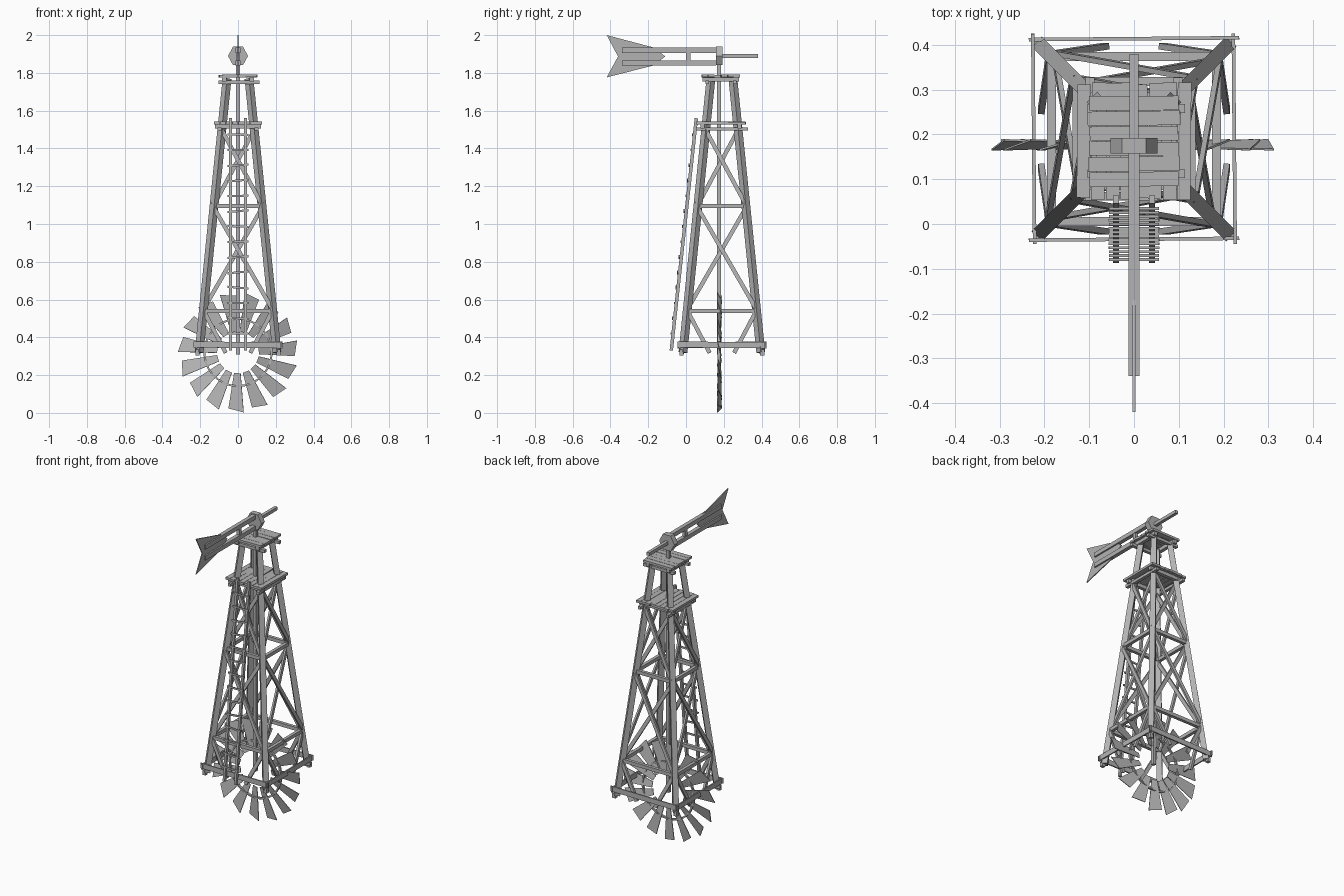
import bpy, bmesh, math, random
from mathutils import Vector, Matrix

random.seed(4)
cube = bpy.data.objects.get("Cube")
if cube:
    bpy.data.objects.remove(cube)

grey = bpy.data.materials.new("weathered grey")
grey.use_nodes = True
COLOUR = (0.45, 0.45, 0.45, 1)
grey.diffuse_color = COLOUR
grey.node_tree.nodes["Principled BSDF"].inputs["Base Color"].default_value = COLOUR

CY = 0.19                      # tower axis
BASE, TOP = 0.32, 1.77


def finish(name, bm):
    bmesh.ops.recalc_face_normals(bm, faces=bm.faces)
    mesh = bpy.data.meshes.new(name)
    bm.to_mesh(mesh)
    bm.free()
    mesh.materials.append(grey)
    obj = bpy.data.objects.new(name, mesh)
    bpy.context.collection.objects.link(obj)
    return obj


def beam(bm, a, b, w, t, normal=(0, 0, 1)):
    """Box from a to b; t is the thickness along normal, w across it."""
    a, b, n = Vector(a), Vector(b), Vector(normal)
    d = (b - a).normalized()
    side = n.cross(d).normalized()
    n = d.cross(side)
    rot = Matrix((side, n, d)).transposed().to_4x4()
    size = Matrix.Diagonal((w, t, (b - a).length, 1))
    bmesh.ops.create_cube(bm, size=1, matrix=Matrix.Translation((a + b) / 2) @ rot @ size)


def plate(bm, points, offset):
    """Thin plate: an outline pushed out along offset."""
    face = bm.faces.new([bm.verts.new(p) for p in points])
    ext = bmesh.ops.extrude_face_region(bm, geom=[face])
    bmesh.ops.translate(bm, vec=offset, verts=[v for v in ext["geom"] if isinstance(v, bmesh.types.BMVert)])


def half(z):
    """Distance of the tower faces from the axis at height z."""
    return 0.212 - 0.102 * (z - BASE)


def on_four_sides(name, build):
    bm = bmesh.new()
    for k in range(4):
        part = bmesh.new()
        build(part)
        part.transform(Matrix.Translation((0, CY, 0)) @ Matrix.Rotation(k * math.pi / 2, 4, 'Z'))
        temp = bpy.data.meshes.new("temp")
        part.to_mesh(temp)
        part.free()
        bm.from_mesh(temp)
        bpy.data.meshes.remove(temp)
    return finish(name, bm)


# Leaning legs set cornerwise, and their feet
def leg(bm):
    lo, hi = half(BASE) - 0.006, half(TOP) - 0.006
    beam(bm, (-lo, -lo, BASE), (-hi, -hi, TOP), 0.033, 0.033, (1, -1, 0))


def foot(bm):
    h = half(BASE) + 0.002
    beam(bm, (-h, -h, 0.305), (-h, -h, 0.335), 0.022, 0.022, (0, 1, 0))


on_four_sides("legs", leg)
on_four_sides("feet", foot)


# Base boards and horizontal girts
def base_board(bm):
    beam(bm, (-0.235, -0.226, 0.362), (0.235, -0.222, 0.358), 0.032, 0.008, (0, 1, 0))


def girts(bm):
    for z in (0.54, 1.095):
        h = half(z)
        beam(bm, (-h, -h + 0.005, z), (h, -h + 0.005, z), 0.022, 0.02, (0, 1, 0))


on_four_sides("base_boards", base_board)
on_four_sides("girts", girts)


# Diagonal bracing
def braces(bm):
    for z0, z1 in ((0.555, 1.085), (1.105, 1.5)):
        for s in (-1, 1):
            off = 0.008 * s + 0.004
            beam(bm, (-s * half(z0) * 0.95, -half(z0) + off, z0),
                 (s * half(z1) * 0.95, -half(z1) + off, z1), 0.022, 0.012, (0, 1, 0))
    for s in (-1, 1):
        beam(bm, (s * half(0.54) * 0.96, -half(0.54), 0.54),
             (s * 0.065, -half(0.32) + 0.005, 0.318), 0.022, 0.014, (0, 1, 0))


on_four_sides("braces", braces)


# Plank platforms on bearers; planks run across (turn 0) or front to back (turn 90)
def platform(name, z, length, width, count, turn):
    place = Matrix.Translation((0, CY - 0.005, z)) @ Matrix.Rotation(math.radians(turn), 4, 'Z')
    planks, bearers = bmesh.new(), bmesh.new()
    step = 2 * width / count
    for i in range(count):
        y = -width + step * (i + 0.5)
        tilt = random.uniform(-0.002, 0.002)
        reach = length - random.uniform(0, 0.006)
        beam(planks, (-reach, y - tilt, 0), (reach, y + tilt, tilt), step * 0.95, 0.014)
    for s in (-1, 1):
        h = s * (half(z) + 0.01)
        beam(bearers, (h, -width * 0.95, -0.018), (h, width * 0.95, -0.018), 0.022, 0.022)
        beam(bearers, (-length, h, -0.032), (length + 0.01, h, -0.032), 0.02, 0.018)
    for part, bm in (("_planks", planks), ("_bearers", bearers)):
        bm.transform(place)
        finish(name + part, bm)


platform("lower_platform", 1.535, 0.132, 0.128, 8, 90)
platform("top_platform", 1.783, 0.104, 0.102, 6, 0)

# Centre shaft
bm = bmesh.new()
beam(bm, (0, 0.175, 0.31), (0, 0.175, 1.87), 0.02, 0.02, (0, 1, 0))
finish("centre_shaft", bm)


# Ladder leaning on the front
def ladder_y(z):
    return -0.078 + 0.108 * (z - 0.33)


bm = bmesh.new()
for s in (-1, 1):
    beam(bm, (s * 0.04, ladder_y(0.33), 0.33), (s * 0.04, ladder_y(1.56), 1.56), 0.014, 0.018, (0, 1, 0))
finish("ladder_rails", bm)
bm = bmesh.new()
for i in range(14):
    z = 0.42 + i * 0.081
    y, tilt = ladder_y(z) - 0.011, random.uniform(-0.006, 0.006)
    beam(bm, (-0.056, y, z - tilt), (0.056, y, z + tilt), 0.011, 0.006, (0, 1, 0))
finish("ladder_rungs", bm)

# Bladed wheel hanging at the foot
WHEEL = Matrix.Translation((0, 0.175, 0.32))
BLADE = [(-0.018, -0.11), (0.018, -0.11), (0.042, -0.316), (-0.042, -0.298)]
bm = bmesh.new()
for k in range(15):
    place = WHEEL @ Matrix.Rotation(math.radians(2 + 24 * k), 4, 'Y') @ Matrix.Rotation(math.radians(-15), 4, 'Z')
    plate(bm, [place @ Vector((x, 0, z)) for x, z in BLADE], place.to_3x3() @ Vector((0, 0.004, 0)))
finish("wheel_blades", bm)

bm = bmesh.new()
for k in range(30):
    a, b = (Vector((math.sin(t), 0, math.cos(t))) * 0.178 for t in (k * math.tau / 30, (k + 1) * math.tau / 30))
    beam(bm, WHEEL @ a, WHEEL @ b, 0.01, 0.014, (0, 1, 0))
finish("wheel_ring", bm)

# Hexagonal head and front rod
bm = bmesh.new()
hexagon = [(math.cos(k * math.pi / 3) * 0.053, 0.158, 1.89 + math.sin(k * math.pi / 3) * 0.056) for k in range(6)]
plate(bm, hexagon, (0, 0.034, 0))
finish("head", bm)
bm = bmesh.new()
beam(bm, (0, 0.19, 1.89), (0, 0.38, 1.89), 0.02, 0.02)
finish("head_rod", bm)

# Tail arms, spacer and forked vane
bm = bmesh.new()
for z in (1.92, 1.852):
    beam(bm, (0, -0.34, z), (0, 0.16, z), 0.025, 0.027)
beam(bm, (0, 0.012, 1.86), (0, 0.012, 1.91), 0.018, 0.024, (0, 1, 0))
finish("tail_arms", bm)

bm = bmesh.new()
vane = [(-0.42, 2.0), (-0.17, 1.934), (-0.11, 1.887), (-0.17, 1.84), (-0.42, 1.776), (-0.36, 1.887)]
plate(bm, [(-0.003, y, z) for y, z in vane], (0.006, 0, 0))
finish("tail_vane", bm)
